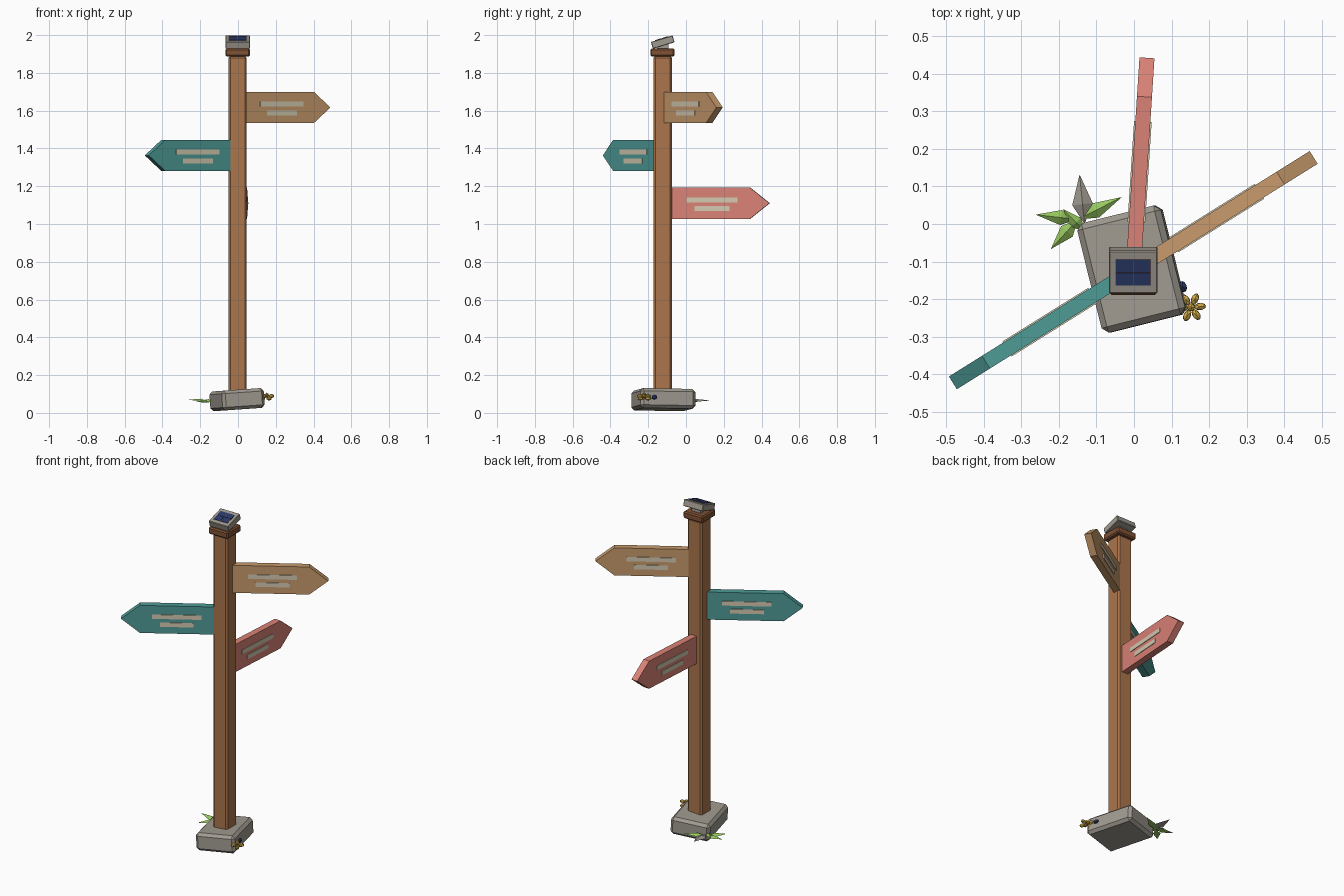
import bpy, bmesh, math
from mathutils import Matrix, Vector

if "Cube" in bpy.data.objects:
    bpy.data.objects.remove(bpy.data.objects["Cube"])


def mat(name, r, g, b):
    m = bpy.data.materials.new(name)
    lin = [((c / 255 + 0.055) / 1.055) ** 2.4 for c in (r, g, b)]
    m.diffuse_color = (*lin, 1)
    m.use_nodes = True
    m.node_tree.nodes["Principled BSDF"].inputs["Base Color"].default_value = m.diffuse_color
    return m


WOOD = mat("post brown", 172, 118, 76)
DARK = mat("cap brown", 128, 82, 52)
TAN = mat("tan board", 200, 155, 108)
TEAL = mat("teal board", 78, 155, 150)
RED = mat("coral board", 218, 130, 118)
CREAM = mat("cream", 212, 202, 176)
STONE = mat("stone grey", 160, 154, 144)
NAVY = mat("navy", 42, 58, 105)
GREEN = mat("leaf green", 150, 198, 95)
YELLOW = mat("flower yellow", 208, 170, 72)


def finish(name, bm, material, matrix=Matrix()):
    bmesh.ops.recalc_face_normals(bm, faces=bm.faces)
    me = bpy.data.meshes.new(name)
    bm.to_mesh(me)
    bm.free()
    me.materials.append(material)
    ob = bpy.data.objects.new(name, me)
    ob.matrix_world = matrix
    bpy.context.collection.objects.link(ob)
    return ob


def box(name, size, material, matrix, bevel=0.0):
    bm = bmesh.new()
    bmesh.ops.create_cube(bm, size=1)
    bmesh.ops.scale(bm, vec=size, verts=bm.verts)
    if bevel:
        bmesh.ops.bevel(bm, geom=bm.edges[:], offset=bevel, segments=1, affect='EDGES')
    return finish(name, bm, material, matrix)


def rot(deg, axis):
    return Matrix.Rotation(math.radians(deg), 4, axis)


T = Matrix.Translation
PX, PY = -0.002, -0.123

# tilted foundation stone
box("foundation_stone", (0.23, 0.30, 0.105), STONE,
    T((-0.005, -0.12, 0.07)) @ rot(-4, 'Y') @ rot(14, 'Z'), 0.016)

# post and cap
box("post", (0.096, 0.096, 1.80), WOOD, T((PX, PY, 0.99)), 0.010)
box("post_cap", (0.13, 0.128, 0.042), DARK, T((PX, PY - 0.002, 1.908)), 0.007)

# tilted solar lamp with four cells
lamp = T((PX, PY, 1.963)) @ rot(17, 'X')
box("solar_housing", (0.13, 0.12, 0.038), STONE, lamp, 0.003)
box("lamp_neck", (0.06, 0.06, 0.035), STONE, T((PX, PY, 1.94)))
box("solar_backing", (0.094, 0.074, 0.002), DARK, lamp @ T((0, 0, 0.0192)))
for i in (-1, 1):
    for j in (-1, 1):
        box("solar_cell", (0.045, 0.035, 0.003), NAVY,
            lamp @ T((i * 0.0237, j * 0.0185, 0.0202)))


# pointed direction boards with line plates on both faces
def board(name, material, deg, z):
    m = T((PX, PY, z)) @ rot(deg, 'Z')
    bm = bmesh.new()
    outline = [(0.0, -0.083), (0.463, -0.083), (0.567, 0), (0.463, 0.083), (0.0, 0.083)]
    f = bm.faces.new([bm.verts.new((x, -0.02, h)) for x, h in outline])
    ext = bmesh.ops.extrude_face_region(bm, geom=[f])
    bmesh.ops.translate(bm, vec=(0, 0.04, 0),
                        verts=[v for v in ext['geom'] if isinstance(v, bmesh.types.BMVert)])
    finish(name, bm, material, m)
    for side in (-1, 1):
        for length, h in ((0.27, 0.018), (0.185, -0.029)):
            box(name + "_line", (length, 0.006, 0.026), CREAM,
                m @ T((0.262, side * 0.0205, h)))


board("upper_board", TAN, 32, 1.617)
board("middle_board", TEAL, 212, 1.363)
board("lower_board", RED, 86.3, 1.11)


# ridged pointed leaves by the stone
def leaf(name, base, tip, width, material):
    a, b = Vector(base), Vector(tip)
    side = (b - a).cross(Vector((0, 0, 1))).normalized() * width / 2
    mid = a.lerp(b, 0.4)
    bm = bmesh.new()
    v = [bm.verts.new(p) for p in (a, mid + side, b, mid - side,
                                   mid + Vector((0, 0, 0.014)))]
    for i in range(4):
        bm.faces.new((v[i], v[(i + 1) % 4], v[4]))
    bm.faces.new(v[:4])
    finish(name, bm, material)


C = (-0.15, 0.012, 0.055)
leaf("leaf_left", C, (-0.262, 0.025, 0.07), 0.04, GREEN)
leaf("leaf_front", C, (-0.222, -0.067, 0.058), 0.042, GREEN)
leaf("leaf_right", C, (-0.032, 0.072, 0.062), 0.042, GREEN)
leaf("leaf_inner", (-0.13, -0.02, 0.055), (-0.19, 0.04, 0.066), 0.035, GREEN)
leaf("leaf_grey", (-0.132, 0.0, 0.055), (-0.145, 0.132, 0.066), 0.055, STONE)


# small flower and berry
def blob(name, loc, size, material, deg=0):
    bm = bmesh.new()
    bmesh.ops.create_icosphere(bm, subdivisions=1, radius=1)
    bmesh.ops.scale(bm, vec=size, verts=bm.verts)
    finish(name, bm, material, T(loc) @ rot(deg, 'Z'))


F = Vector((0.152, -0.222, 0.083))
for i in range(6):
    a = math.radians(i * 60 + 5)
    blob("petal", F + Vector((math.cos(a), math.sin(a), 0)) * 0.024
         + Vector((0, 0, 0.006 * (-1) ** i)), (0.018, 0.011, 0.012), YELLOW, i * 60 + 5)
blob("flower_centre", F + Vector((0, 0, 0.012)), (0.012, 0.012, 0.012), YELLOW)
blob("berry", (0.13, -0.167, 0.083), (0.012, 0.017, 0.013), NAVY, 20)
